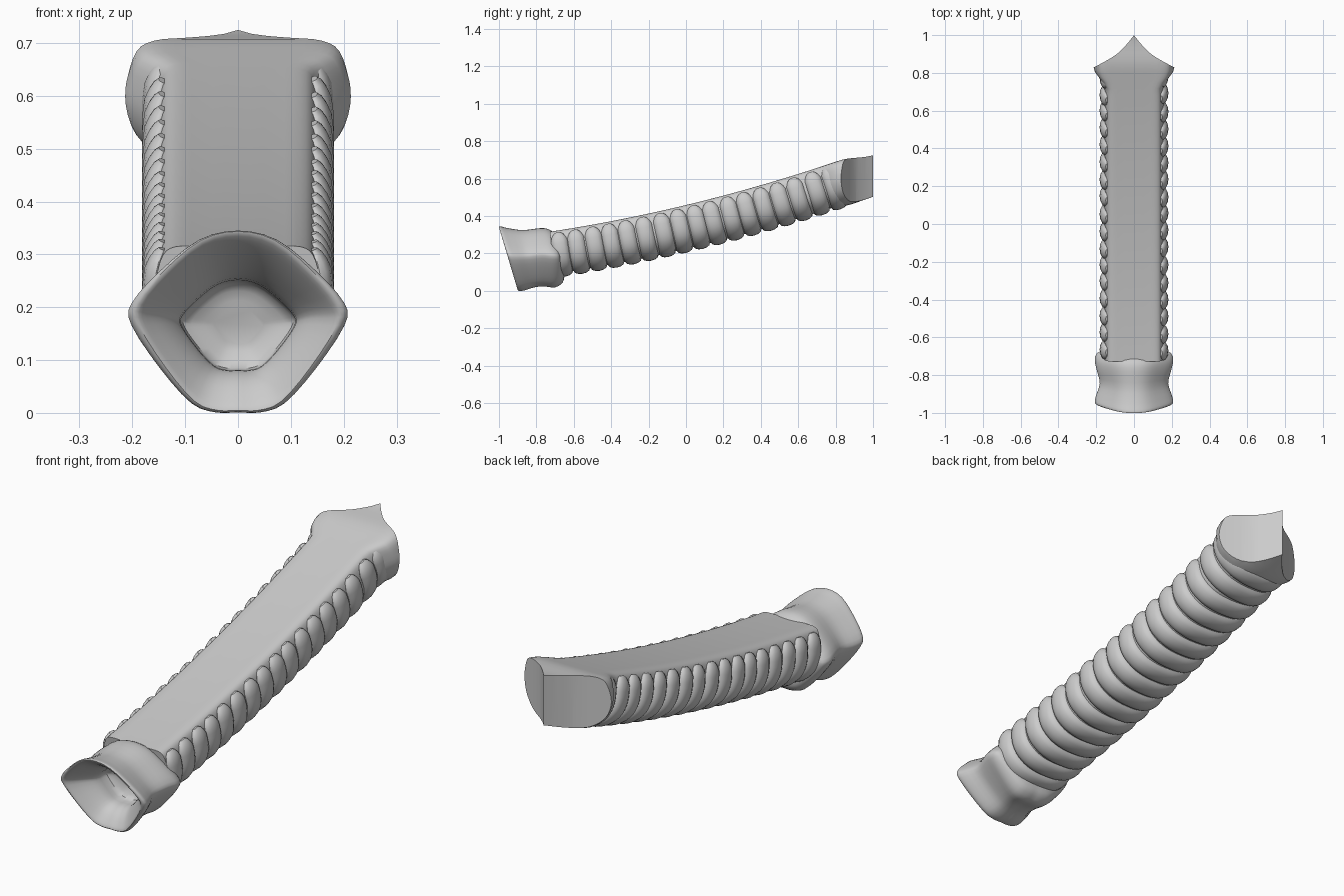
import bpy, bmesh, math, random
from mathutils import Vector

if "Cube" in bpy.data.objects:
    bpy.data.objects.remove(bpy.data.objects["Cube"])

random.seed(4)


def spline(pts, n, closed=False):
    """Catmull-Rom resampling of a list of tuples, n steps per span."""
    pts = [Vector(p) for p in pts]
    m = len(pts)
    get = (lambda i: pts[i % m]) if closed else (lambda i: pts[max(0, min(m - 1, i))])
    out = []
    for i in range(m if closed else m - 1):
        a, b, c, d = (get(i + k) for k in (-1, 0, 1, 2))
        for k in range(n):
            t = k / n
            out.append(0.5 * (2 * b + (c - a) * t + (2 * a - 5 * b + 4 * c - d) * t * t
                              + (3 * b - a - 3 * c + d) * t ** 3))
    return out if closed else out + [pts[-1]]


def mirrored(half):
    """Close a half profile that starts and ends on the centre line."""
    return half + [(-x, z) for x, z in half[-2:0:-1]]


def loft(bm, sections):
    rings = [[bm.verts.new(p) for p in s] for s in sections]
    n = len(rings[0])
    for a, b in zip(rings, rings[1:]):
        for i in range(n):
            bm.faces.new((a[i], a[(i + 1) % n], b[(i + 1) % n], b[i]))
    bm.faces.new(rings[0])
    bm.faces.new(rings[-1])


def finish(bm, name):
    bmesh.ops.recalc_face_normals(bm, faces=bm.faces)
    me = bpy.data.meshes.new(name)
    bm.to_mesh(me)
    bm.free()
    ob = bpy.data.objects.new(name, me)
    bpy.context.collection.objects.link(ob)
    return ob


def smooth(ob):
    bpy.ops.object.select_all(action='DESELECT')
    ob.select_set(True)
    bpy.context.view_layer.objects.active = ob
    bpy.ops.object.shade_smooth_by_angle(angle=math.radians(40))


def step(a, b, x):
    t = max(0, min(1, (x - a) / (b - a)))
    return t * t * (3 - 2 * t)


def on_axis(y, u, v, w=0):
    """Point beside the gently curved tube axis: u sideways, v up, w along."""
    s = 0.237 + 0.12 * y
    k = math.hypot(1, s)
    return Vector((u, y + (w - s * v) / k, 0.333 + 0.237 * y + 0.06 * y * y + (v + s * w) / k))


# Collar: rounded diamond with a rolled front rim and a recess
shape = spline(mirrored([(0, 1), (.35, .95), (.7, .78), (.96, .6), (.96, .48),
                         (.7, .24), (.42, .05), (.2, 0), (0, 0)]), 3, True)
collar_rows = [  # y at top, y at bottom, half width, z top, z bottom
    (-.76, -.74, .05, .20, .13), (-.78, -.76, .105, .245, .085),
    (-.85, -.82, .112, .255, .08), (-.92, -.86, .14, .285, .06),
    (-.975, -.89, .175, .318, .025), (-1.0, -.90, .195, .34, .005),
    (-.992, -.885, .21, .345, .001), (-.95, -.86, .203, .335, .005),
    (-.87, -.81, .183, .325, .02), (-.78, -.76, .2, .335, .025),
    (-.735, -.70, .21, .33, .02), (-.70, -.66, .195, .305, .045),
    (-.685, -.65, .15, .28, .08)]
bm = bmesh.new()
loft(bm, [[(x * w, yb + (yt - yb) * t, zb + (zt - zb) * t) for x, t in shape]
          for yt, yb, w, zt, zb in spline(collar_rows, 3)])
smooth(finish(bm, "collar"))

# Tube: D-shaped section, flared at the far end
section = spline(mirrored([(0, .122), (.07, .122), (.118, .121), (.142, .105), (.155, .06),
                           (.16, .01), (.147, -.04), (.11, -.08), (.06, -.1), (0, -.105)]), 3, True)
bm = bmesh.new()
rows = []
for i in range(61):
    y = -0.71 + 1.83 * i / 60
    flare = step(.74, .84, y)
    top = 1 - .27 * step(.86, 1.04, y)
    rows.append([on_axis(y, u * (1 + .35 * flare), v * (top if v > 0 else 1 + .14 * flare))
                 for u, v in section])
loft(bm, rows)
tube = finish(bm, "tube")

# Cutter: leaves two concave end faces meeting in a point
edge = spline([(-.3, .79), (-.215, .828), (-.1, .893), (-.04, .95), (0, 1.0)], 4)
outline = [(p.x, p.y) for p in edge] + [(-p.x, p.y) for p in edge[-2::-1]]
outline += [(.3, 1.4), (-.3, 1.4)]
bm = bmesh.new()
loft(bm, [[(x, y, z) for x, y in outline] for z in (0.1, 1.2)])
cutter = finish(bm, "fork_cutter")
cutter.hide_render = True
mod = tube.modifiers.new("fork", 'BOOLEAN')
mod.object = cutter
mod.solver = 'EXACT'
bpy.context.view_layer.objects.active = tube
bpy.ops.object.modifier_apply(modifier=mod.name)
bpy.data.objects.remove(cutter)
smooth(tube)

# Cartilage rings: C-shaped bands open along the flat top
arc = [(.143, .11), (.155, .07), (.16, .01), (.147, -.04), (.11, -.08), (.06, -.1), (0, -.105)]
arc = spline(arc + [(-u, v) for u, v in arc[-2::-1]], 3)
bm = bmesh.new()
COUNT = 17
for r in range(COUNT):
    y = -0.665 + 1.45 * r / (COUNT - 1)
    tilt = random.uniform(-.006, .006)
    rows = []
    for i, p in enumerate(arc):
        d = (arc[min(i + 1, len(arc) - 1)] - arc[max(i - 1, 0)]).normalized()
        out = Vector((-d.y, d.x))
        if out.dot(p) < 0:
            out = -out
        t = min(i, len(arc) - 1 - i) / 3
        size = math.sqrt(min(1, .12 + t * .9))
        row = []
        for k in range(12):
            a = math.tau * k / 12
            q = p + out * (.022 * size * math.sin(a))
            row.append(on_axis(y, q.x, q.y, .044 * size * math.cos(a) + tilt * p.x / .16))
        rows.append(row)
    loft(bm, rows)
smooth(finish(bm, "cartilage_rings"))
